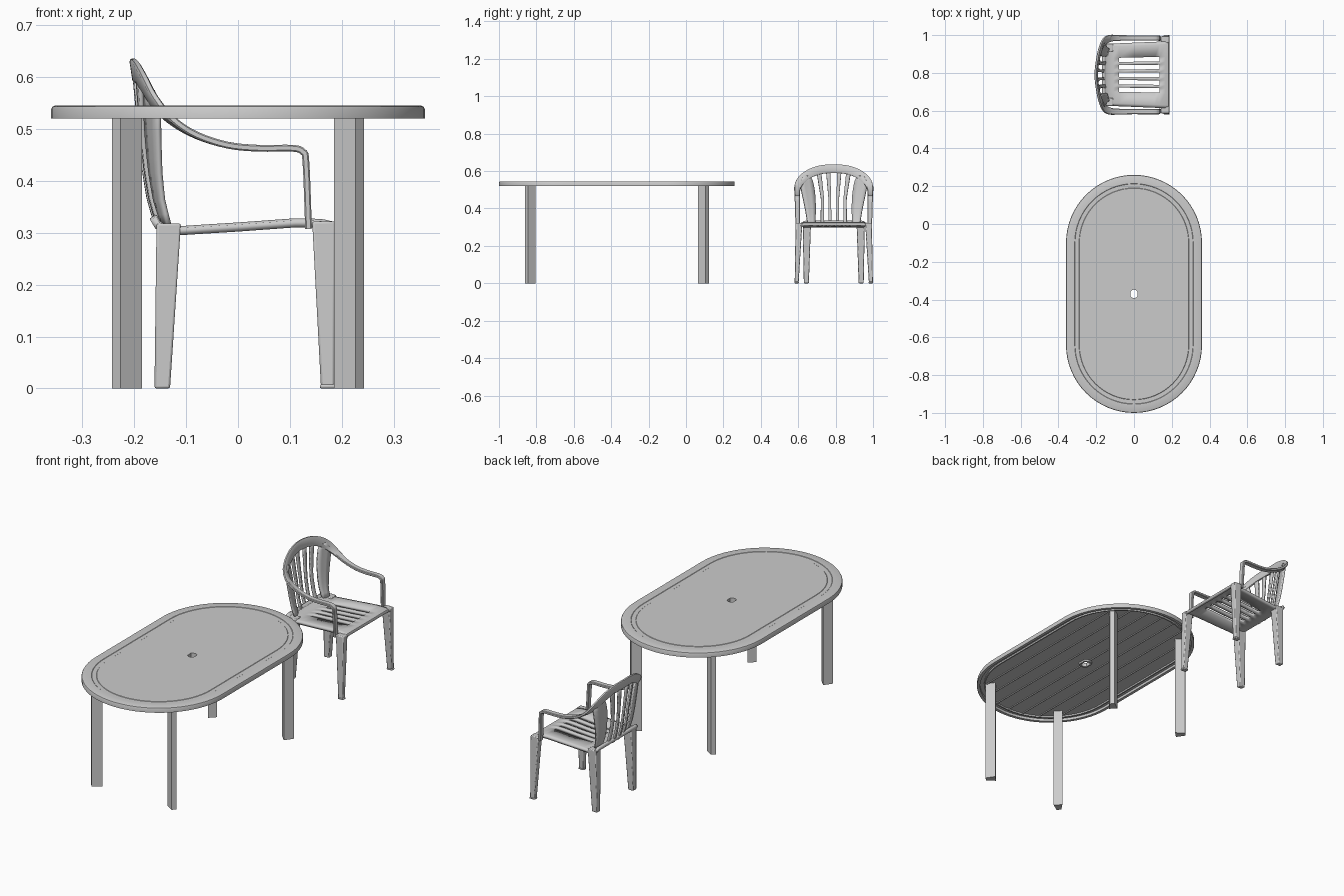
import bpy, bmesh, math
from mathutils import Vector

if "Cube" in bpy.data.objects:
    bpy.data.objects.remove(bpy.data.objects["Cube"])

plastic = bpy.data.materials.new("grey_plastic")
plastic.use_nodes = True
plastic.diffuse_color = (0.6, 0.6, 0.6, 1)
plastic.node_tree.nodes["Principled BSDF"].inputs["Base Color"].default_value = (0.6, 0.6, 0.6, 1)

TABLE_Y, CHAIR_Y = -0.37, 0.79


def make(name, verts, faces, y=0.0, thick=0.0, bevel=0.0, smooth=True, offset=0):
    """Mesh object with consistent normals, optional thickness and rounding."""
    mesh = bpy.data.meshes.new(name)
    bm = bmesh.new()
    vs = [bm.verts.new(v) for v in verts]
    for f in faces:
        bm.faces.new([vs[i] for i in f])
    bmesh.ops.delete(bm, geom=[v for v in bm.verts if not v.link_faces], context='VERTS')
    if not thick:
        bmesh.ops.recalc_face_normals(bm, faces=bm.faces)
    bm.to_mesh(mesh)
    bm.free()
    ob = bpy.data.objects.new(name, mesh)
    bpy.context.collection.objects.link(ob)
    ob.location.y = y
    mesh.materials.append(plastic)
    if thick:
        m = ob.modifiers.new("thickness", 'SOLIDIFY')
        m.thickness, m.offset = thick, offset
    if bevel:
        m = ob.modifiers.new("rounding", 'BEVEL')
        m.width, m.segments = bevel, 2
    if smooth:
        bpy.ops.object.select_all(action='DESELECT')
        ob.select_set(True)
        bpy.context.view_layer.objects.active = ob
        bpy.ops.object.shade_smooth_by_angle(angle=math.radians(35))
    return ob


def loft(name, rings, wrap=False, caps=True, **kw):
    """Skin a list of closed rings with equal point counts."""
    n, r = len(rings[0]), len(rings)
    verts = [p for ring in rings for p in ring]
    faces = [(i * n + j, i * n + (j + 1) % n, (i + 1) % r * n + (j + 1) % n, (i + 1) % r * n + j)
             for i in range(r if wrap else r - 1) for j in range(n)]
    if caps and not wrap:
        faces += [tuple(range(n)), tuple(range((r - 1) * n, r * n))]
    return make(name, verts, faces, **kw)


def interp(points, t):
    """Piecewise linear value list at t; the first column is the key."""
    for a, b in zip(points, points[1:]):
        if t <= b[0]:
            k = max(0, (t - a[0]) / (b[0] - a[0]))
            return [p + (q - p) * k for p, q in zip(a[1:], b[1:])]
    return list(points[-1][1:])


# ---- Table top: oval shell with rim, shallow groove and centre hole ----
STRAIGHT, SEG = 0.27, 32


def oval(r, z):
    pts = []
    for end in (1, -1):
        for i in range(SEG + 1):
            a = math.pi * i / SEG + (0 if end == 1 else math.pi)
            pts.append((r * math.cos(a), r * math.sin(a) + end * STRAIGHT, z))
    return pts


def hole(r, z):
    angles = [math.atan2(p[1], p[0]) for p in oval(0.36, 0)]
    return [(r * math.cos(a), r * math.sin(a), z) for a in angles]


profile = [(0.289, 0.545), (0.291, 0.5435), (0.312, 0.5435), (0.314, 0.545), (0.353, 0.545),
           (0.358, 0.543), (0.36, 0.539), (0.36, 0.52), (0.345, 0.52), (0.345, 0.533)]
loft("table_top", [hole(0.022, 0.533), hole(0.022, 0.545)] + [oval(r, z) for r, z in profile],
     wrap=True, y=TABLE_Y)
# Collar around the hole and inner ring under the top
loft("hole_collar", [hole(0.022, 0.534), hole(0.022, 0.524), hole(0.032, 0.524), hole(0.032, 0.534)],
     wrap=True, y=TABLE_Y)
loft("under_ring", [oval(0.318, 0.534), oval(0.318, 0.525), oval(0.325, 0.525), oval(0.325, 0.534)],
     wrap=True, y=TABLE_Y)


def block(name, low, high, **kw):
    """Tapered block between two (x0, x1, y0, y1, z) rectangles."""
    rings = [[(a, c, z), (b, c, z), (b, d, z), (a, d, z)] for a, b, c, d, z in (low, high)]
    return loft(name, rings, **kw)


# Long ribs under the table
for i in range(-3, 4):
    x = i * 0.08
    half = STRAIGHT + math.sqrt(0.32 ** 2 - x ** 2)
    spans = [(-half, half)] if i else [(-half, -0.032), (0.032, half)]
    for a, b in spans:
        block("under_rib", (x - 0.002, x + 0.002, a, b, 0.528),
              (x - 0.002, x + 0.002, a, b, 0.534), y=TABLE_Y, smooth=False)

# Table legs: four-sided section with a narrow outward face
section = [(0.243, 0.475), (0.226, 0.492), (0.185, 0.464), (0.215, 0.434)]
for sx in (1, -1):
    for sy in (1, -1):
        loft("table_leg", [[(sx * x, sy * y, z) for x, y in section] for z in (0, 0.534)],
             y=TABLE_Y, smooth=False)

# ---- Chair seat: curved sheet with five long slots ----
seat_line = [(-0.157, 0.335), (-0.15, 0.322), (-0.135, 0.315), (-0.11, 0.313), (-0.08, 0.315),
             (0, 0.32), (0.11, 0.328), (0.135, 0.328), (0.165, 0.326), (0.182, 0.322), (0.188, 0.312)]
ys = [-0.165, -0.15]
for i in range(-2, 3):
    ys += [i * 0.039 - 0.011, i * 0.039 + 0.011]
ys += [0.15, 0.165]
verts, faces = [], []
for x, z in seat_line:
    for y in ys:
        verts.append((x, y * (1.03 + 0.25 * x), z - (0.004 if abs(y) > 0.16 else 0)))
cols = len(ys)
for i in range(len(seat_line) - 1):
    for j in range(cols - 1):
        in_slot = j % 2 == 0 and 2 <= j <= cols - 4 and -0.081 < seat_line[i][0] < 0.13
        if not in_slot:
            k = i * cols + j
            faces.append((k, k + cols, k + cols + 1, k + 1))
make("chair_seat", verts, faces, y=CHAIR_Y, thick=0.014, offset=-1)

# ---- Chair back: side panels and slats on a curved surface ----
back_line = [(0.31, -0.155), (0.36, -0.171), (0.42, -0.181), (0.5, -0.19), (0.61, -0.2)]


def ribbon(name, rows, side):
    verts = []
    steps = 10
    for i in range(steps + 1):
        z = rows[0][0] + (rows[-1][0] - rows[0][0]) * i / steps
        d0, d1 = interp(rows, z)
        for k in range(4):
            d = d0 + (d1 - d0) * k / 3
            verts.append((interp(back_line, z)[0] + 1.25 * d * d, side * d, z))
    faces = [(i * 4 + k, i * 4 + k + 1, i * 4 + k + 5, i * 4 + k + 4)
             for i in range(steps) for k in range(3)]
    make(name, verts, faces, y=CHAIR_Y, thick=0.009)


for side in (1, -1):
    ribbon("back_side_panel", [(0.31, 0.1, 0.138), (0.4, 0.096, 0.153), (0.48, 0.1, 0.17),
                               (0.54, 0.11, 0.182), (0.575, 0.125, 0.16)], side)
    ribbon("back_slat", [(0.31, 0.013, 0.028), (0.45, 0.014, 0.028), (0.6, 0.019, 0.041)], side)
    ribbon("back_slat", [(0.31, 0.053, 0.07), (0.45, 0.052, 0.068), (0.6, 0.068, 0.092)], side)

# ---- Top rail and arms: one flat band swept over back, arms and front posts ----
# x, sideways, z, band tilt in degrees, band width
half = [(-0.2, 0, 0.613, 90, 0.046), (-0.192, 0.075, 0.606, 80, 0.046),
        (-0.178, 0.135, 0.583, 60, 0.046), (-0.158, 0.176, 0.549, 38, 0.044),
        (-0.125, 0.193, 0.515, 15, 0.036), (-0.08, 0.195, 0.488, 4, 0.03),
        (-0.02, 0.195, 0.469, 0, 0.028), (0.04, 0.195, 0.463, 0, 0.028),
        (0.105, 0.195, 0.463, 0, 0.028), (0.125, 0.195, 0.456, 0, 0.028),
        (0.131, 0.195, 0.435, 0, 0.027), (0.136, 0.192, 0.308, 0, 0.025)]
path = [(x, -y, z, 180 - t, w) for x, y, z, t, w in half[:0:-1]] + half


def smooth_path(pts, sub=4):
    vs = [Vector(p) for p in pts]
    vs = [2 * vs[0] - vs[1]] + vs + [2 * vs[-1] - vs[-2]]
    out = []
    for a, b, c, d in zip(vs, vs[1:], vs[2:], vs[3:]):
        for i in range(sub):
            t = i / sub
            out.append(0.5 * (2 * b + (c - a) * t + (2 * a - 5 * b + 4 * c - d) * t * t
                              + (3 * b - a - 3 * c + d) * t ** 3))
    return out + [vs[-2]]


pts = smooth_path(path)
rings = []
for i, p in enumerate(pts):
    pos = Vector(p[:3])
    tangent = (Vector(pts[min(i + 1, len(pts) - 1)][:3]) - Vector(pts[max(i - 1, 0)][:3])).normalized()
    tilt = math.radians(p[3])
    across = Vector((-0.15 * math.sin(tilt), math.cos(tilt), math.sin(tilt)))
    across = (across - tangent * across.dot(tangent)).normalized()
    normal = tangent.cross(across)
    outline = [(-0.5, -0.6), (-0.5, 0.6), (-0.4, 1), (0.4, 1), (0.5, 0.6), (0.5, -0.6), (0.4, -1), (-0.4, -1)]
    rings.append([pos + across * a * p[4] + normal * b * 0.0065 for a, b in outline])
loft("top_rail_and_arms", rings, y=CHAIR_Y)

# ---- Chair legs ----
for side in (1, -1):
    def leg(name, low, high):
        flip = lambda r: (r[0], r[1], side * r[2], side * r[3], r[4])
        block(name, flip(low), flip(high), y=CHAIR_Y, bevel=0.004)
    leg("chair_back_leg", (-0.161, -0.131, 0.133, 0.16, 0), (-0.157, -0.11, 0.122, 0.166, 0.318))
    leg("chair_front_leg", (0.16, 0.186, 0.188, 0.209, 0), (0.143, 0.187, 0.168, 0.204, 0.322))
    leg("chair_front_foot", (0.157, 0.19, 0.185, 0.211, 0), (0.159, 0.188, 0.187, 0.21, 0.009))
